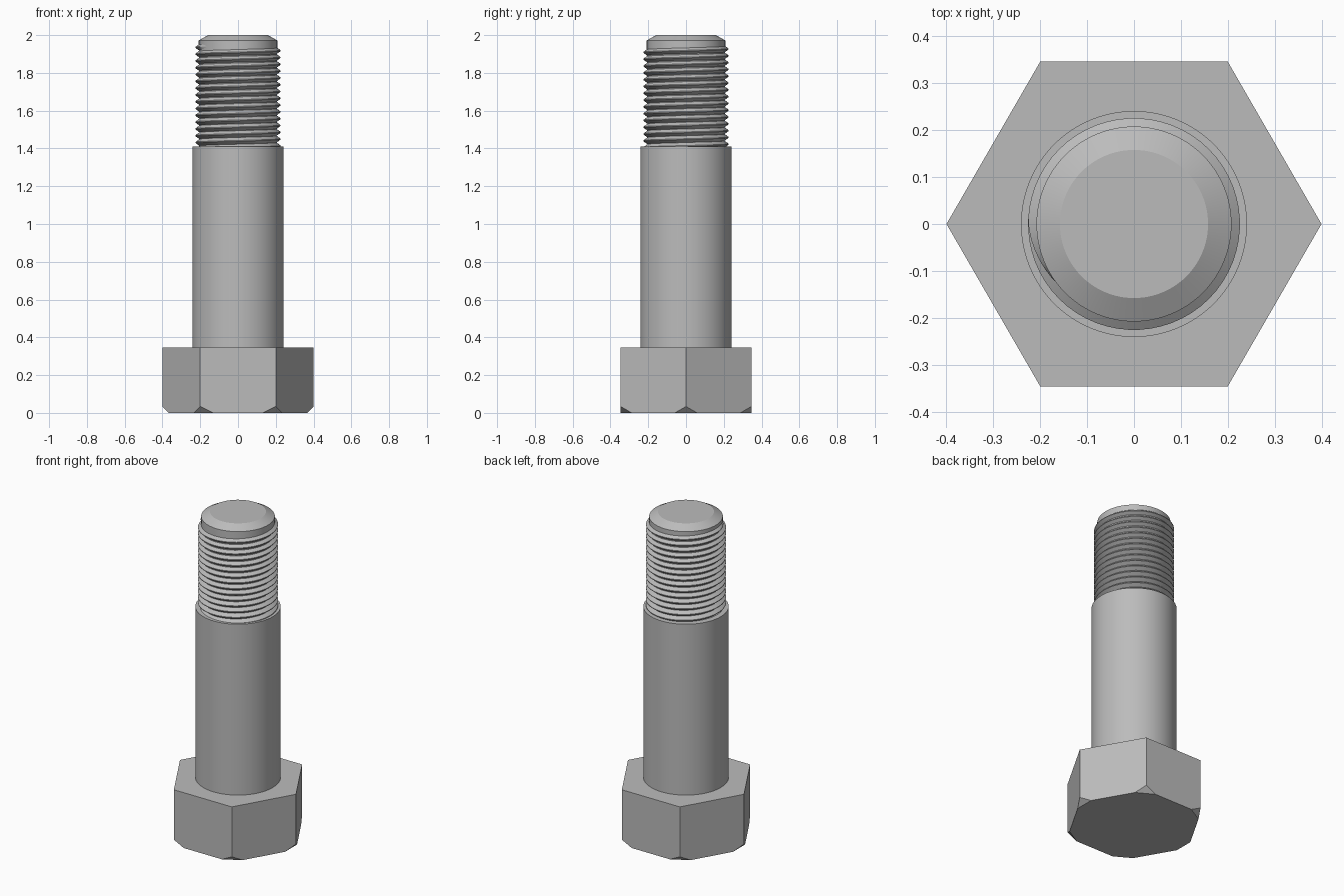
import bpy, bmesh
from math import cos, sin, pi, radians
from mathutils import Vector

if "Cube" in bpy.data.objects:
    bpy.data.objects.remove(bpy.data.objects["Cube"], do_unlink=True)

steel = bpy.data.materials.new("grey steel")
steel.use_nodes = True
GREY = (0.5, 0.5, 0.5, 1)
steel.diffuse_color = GREY
steel.node_tree.nodes["Principled BSDF"].inputs["Base Color"].default_value = GREY


def finish(bm, name, smooth_angle=None):
    bmesh.ops.recalc_face_normals(bm, faces=bm.faces)
    mesh = bpy.data.meshes.new(name)
    bm.to_mesh(mesh)
    bm.free()
    obj = bpy.data.objects.new(name, mesh)
    bpy.context.collection.objects.link(obj)
    mesh.materials.append(steel)
    if smooth_angle:
        bpy.ops.object.select_all(action='DESELECT')
        obj.select_set(True)
        bpy.context.view_layer.objects.active = obj
        bpy.ops.object.shade_smooth_by_angle(angle=radians(smooth_angle))


def lathe(bm, profile, sides):
    """Closed turned solid from (radius, height) points."""
    rings = [[bm.verts.new((r * cos(2 * pi * i / sides), r * sin(2 * pi * i / sides), z))
              for i in range(sides)] for r, z in profile]
    for low, high in zip(rings, rings[1:]):
        for i in range(sides):
            j = (i + 1) % sides
            bm.faces.new((low[i], low[j], high[j], high[i]))
    bm.faces.new(rings[0][::-1])
    bm.faces.new(rings[-1])


# Hexagonal head with its lower corners cut off
HEAD_TOP, HEAD_R = 0.345, 0.4
bm = bmesh.new()
lathe(bm, [(HEAD_R, 0), (HEAD_R, HEAD_TOP)], 6)
for i in range(6):
    out = Vector((cos(i * pi / 3), sin(i * pi / 3), 0))
    bmesh.ops.bisect_plane(bm, geom=bm.verts[:] + bm.edges[:] + bm.faces[:],
                           plane_co=out * 0.366, plane_no=out - Vector((0, 0, 1)),
                           clear_outer=True)
    bmesh.ops.holes_fill(bm, edges=[e for e in bm.edges if e.is_boundary])
finish(bm, "hex_head")

# Plain shank and the threaded core with a chamfered tip
SHANK_TOP, ROOT, CREST = 1.41, 0.204, 0.226
for name, profile in (
        ("shank", [(0.241, HEAD_TOP), (0.241, SHANK_TOP)]),
        ("threaded_core", [(ROOT, SHANK_TOP), (0.208, 1.95), (0.208, 1.972), (0.158, 2.0)])):
    bm = bmesh.new()
    lathe(bm, profile, 96)
    finish(bm, name, 20)

# Right-handed helical thread, fading out near the tip
PITCH, STEPS, TURNS = 0.036, 60, 16
END_ANGLE, END_Z = radians(225), 1.958
total = STEPS * TURNS
section = [(0, -0.5), (1, -0.06), (1, 0.06), (0, 0.5)]
bm = bmesh.new()
previous = None
for k in range(total + 1):
    back = (total - k) / STEPS
    a = END_ANGLE - back * 2 * pi
    z = END_Z - (back + 0.5) * PITCH
    height = (CREST - ROOT) * min(1, back * 8)
    ring = []
    for h, dz in section:
        r = ROOT + h * height
        ring.append(bm.verts.new((r * cos(a), r * sin(a), z + dz * PITCH)))
    if previous:
        for i in range(3):
            bm.faces.new((previous[i], ring[i], ring[i + 1], previous[i + 1]))
    previous = ring
finish(bm, "screw_thread", 30)
